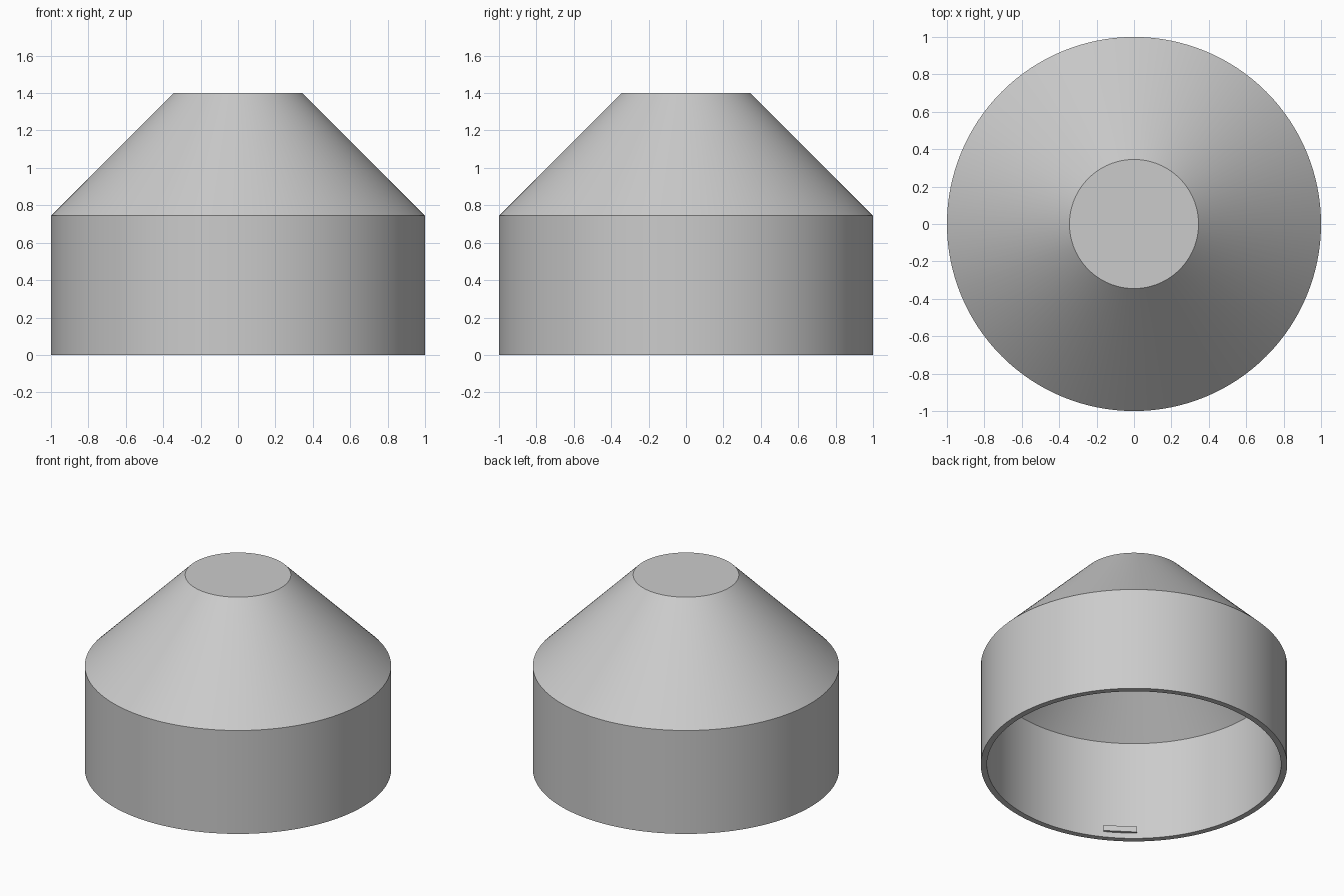
import bpy, bmesh, math
from mathutils import Matrix, Vector

cube = bpy.data.objects.get("Cube")
if cube:
    bpy.data.objects.remove(cube, do_unlink=True)

SEGMENTS = 128
INNER_RADIUS = 0.96

grey = bpy.data.materials.new("light grey")
grey.use_nodes = True
COLOUR = (0.6, 0.6, 0.6, 1)
grey.diffuse_color = COLOUR
grey.node_tree.nodes["Principled BSDF"].inputs["Base Color"].default_value = COLOUR


def add_object(name, bm):
    bmesh.ops.recalc_face_normals(bm, faces=bm.faces)
    mesh = bpy.data.meshes.new(name)
    bm.to_mesh(mesh)
    bm.free()
    mesh.materials.append(grey)
    obj = bpy.data.objects.new(name, mesh)
    bpy.context.collection.objects.link(obj)
    return obj


def lathe(name, profile):
    """Revolve an (r, z) profile; its ends on the axis merge to points."""
    bm = bmesh.new()
    verts = [bm.verts.new((r, 0, z)) for r, z in profile]
    edges = [bm.edges.new(pair) for pair in zip(verts, verts[1:])]
    bmesh.ops.spin(bm, geom=verts + edges, cent=(0, 0, 0), axis=(0, 0, 1),
                   angle=math.tau, steps=SEGMENTS, use_merge=True)
    bmesh.ops.remove_doubles(bm, verts=bm.verts, dist=0.0001)
    return add_object(name, bm)


# Hollow cap: straight skirt, sloped shoulder, flat top, offset inner wall
shell = lathe("cap_shell", [
    (0, 1.40), (0.345, 1.40), (1, 0.745), (1, 0),
    (INNER_RADIUS, 0), (INNER_RADIUS, 0.714), (0.314, 1.36), (0, 1.36)])
bpy.context.view_layer.objects.active = shell
shell.select_set(True)
bpy.ops.object.shade_smooth_by_angle(angle=math.radians(30))

# Three small retaining lugs around the inside of the skirt
for i in range(3):
    bm = bmesh.new()
    place = (Matrix.Rotation(math.radians(-4.6 + 120 * i), 4, "Z")
             @ Matrix.Translation(Vector((INNER_RADIUS, 0, 0.06)))
             @ Matrix.Diagonal((0.04, 0.22, 0.04, 1)))
    bmesh.ops.create_cube(bm, size=1, matrix=place)
    add_object(f"inner_lug_{i + 1}", bm)
